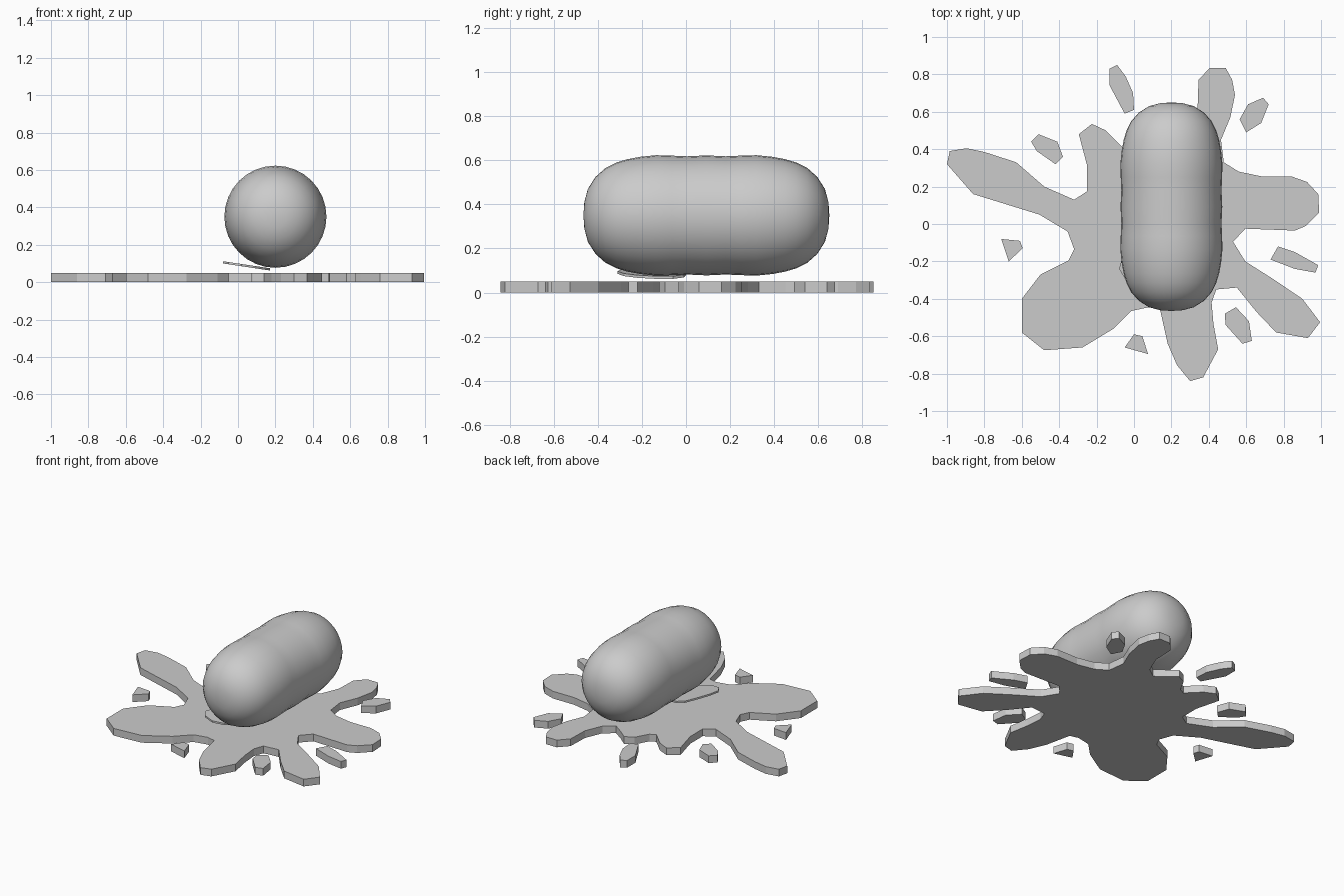
import bpy, bmesh, math

if "Cube" in bpy.data.objects:
    bpy.data.objects.remove(bpy.data.objects["Cube"])

grey = bpy.data.materials.new("light grey")
grey.diffuse_color = (0.6, 0.6, 0.6, 1)
grey.use_nodes = True
grey.node_tree.nodes["Principled BSDF"].inputs["Base Color"].default_value = grey.diffuse_color


def finish(bm, name):
    bmesh.ops.recalc_face_normals(bm, faces=bm.faces)
    me = bpy.data.meshes.new(name)
    bm.to_mesh(me)
    bm.free()
    me.materials.append(grey)
    ob = bpy.data.objects.new(name, me)
    bpy.context.collection.objects.link(ob)
    return ob


def slab(name, outline, thickness, base=lambda x, y: 0.0):
    """Extrude an outline given in hundredths of a unit."""
    bm = bmesh.new()
    pts = [(x / 100, y / 100) for x, y in outline]
    face = bm.faces.new([bm.verts.new((x, y, base(x, y))) for x, y in pts])
    new = bmesh.ops.extrude_face_region(bm, geom=[face])["geom"]
    for v in new:
        if isinstance(v, bmesh.types.BMVert):
            v.co.z += thickness
    return finish(bm, name)


# Splat with its arms, clockwise from the left arm
splat = [
    (-100, 32), (-98.5, 39), (-89.5, 40.5), (-80, 38.5), (-63, 33), (-48, 20),
    (-32, 13), (-25, 17.5), (-25, 31), (-29.5, 48), (-22.5, 53.5), (-15, 50),
    (-6, 41), (-2, 43), (3, 52), (9, 55), (15, 50), (22, 45), (29, 50), (34, 62),
    (34.5, 77), (40.5, 83.5), (49, 83.5), (52.5, 77), (54, 69), (51.5, 57),
    (46.5, 45), (48, 33), (56, 28), (68, 25.5), (84, 25.5), (92.5, 22.5),
    (98.5, 16), (99, 6), (92, -1), (86, -3.5), (59.5, -2.5), (53, -9.5),
    (59.5, -20), (74.5, -29.5), (90, -40), (99.5, -52.5), (93, -61), (76, -58),
    (65.5, -47), (55, -34), (44, -35), (41.5, -42), (42.5, -53.5), (45, -67),
    (37, -82), (30, -84), (23, -75.5), (18, -64), (14, -46), (8, -44.5),
    (-1.5, -46.5), (-11, -56), (-27.5, -66), (-48, -67.5), (-60, -58),
    (-60, -40), (-50, -27), (-35, -19.5), (-32, -13.5), (-35.5, -4),
    (-50.5, 5), (-86, 16)]
slab("splat", splat, 0.05)

# Loose droplets around the splat
droplets = [
    [(-13, 83), (-9, 85), (-4.5, 79), (-0.5, 70), (0, 61), (-5, 59), (-13, 74)],
    [(-55, 44), (-51, 48), (-41, 44), (-38, 36), (-42, 32), (-52, 39)],
    [(-71, -8), (-61, -9), (-59.5, -13), (-67, -20)],
    [(-5, -66), (0, -59), (4.5, -60), (7.5, -69.5)],
    [(48.5, -48), (54.5, -44.5), (61.5, -52), (63, -62.5), (58, -64), (49, -54)],
    [(73, -19), (77, -12), (86, -15), (98.5, -22), (97, -26), (86, -24)],
    [(56.5, 56), (61, 64), (69, 67.5), (72, 64), (68, 54), (60, 49)]]
for i, outline in enumerate(droplets):
    slab(f"droplet_{i + 1}", outline, 0.05)

# Thin tilted flake under the capsule
flake = [(-8, -24), (-6, -17), (-2, -9), (2, -2), (7, 0), (13, -1), (17, -6),
         (17, -14), (14, -22), (9, -28), (2, -31), (-5, -29)]
slab("flake", flake, 0.012, lambda x, y: 0.088 - 0.15 * x)

# Rounded capsule: half profile (distance from end, radius), mirrored and spun
HALF, SIDES = 0.5575, 32
half = [(0.004, 0.06), (0.02, 0.12), (0.055, 0.175), (0.1, 0.215), (0.15, 0.24),
        (0.2, 0.255), (0.26, 0.266), (0.33, 0.273), (0.4, 0.271), (0.47, 0.268)]
profile = [(d - HALF, r) for d, r in half] + [(0, 0.272)]
profile += [(HALF - d, r) for d, r in reversed(half)]
bm = bmesh.new()
rings = [[bm.verts.new((0.2 + r * math.cos(a), 0.0925 + y, 0.35 + r * math.sin(a)))
          for a in (math.tau * k / SIDES for k in range(SIDES))] for y, r in profile]
for a, b in zip(rings, rings[1:]):
    for k in range(SIDES):
        n = (k + 1) % SIDES
        bm.faces.new((a[k], a[n], b[n], b[k]))
for ring, y in ((rings[0], -HALF), (rings[-1], HALF)):
    tip = bm.verts.new((0.2, 0.0925 + y, 0.35))
    for k in range(SIDES):
        bm.faces.new((ring[k], ring[(k + 1) % SIDES], tip))
for f in bm.faces:
    f.smooth = True
finish(bm, "capsule")
